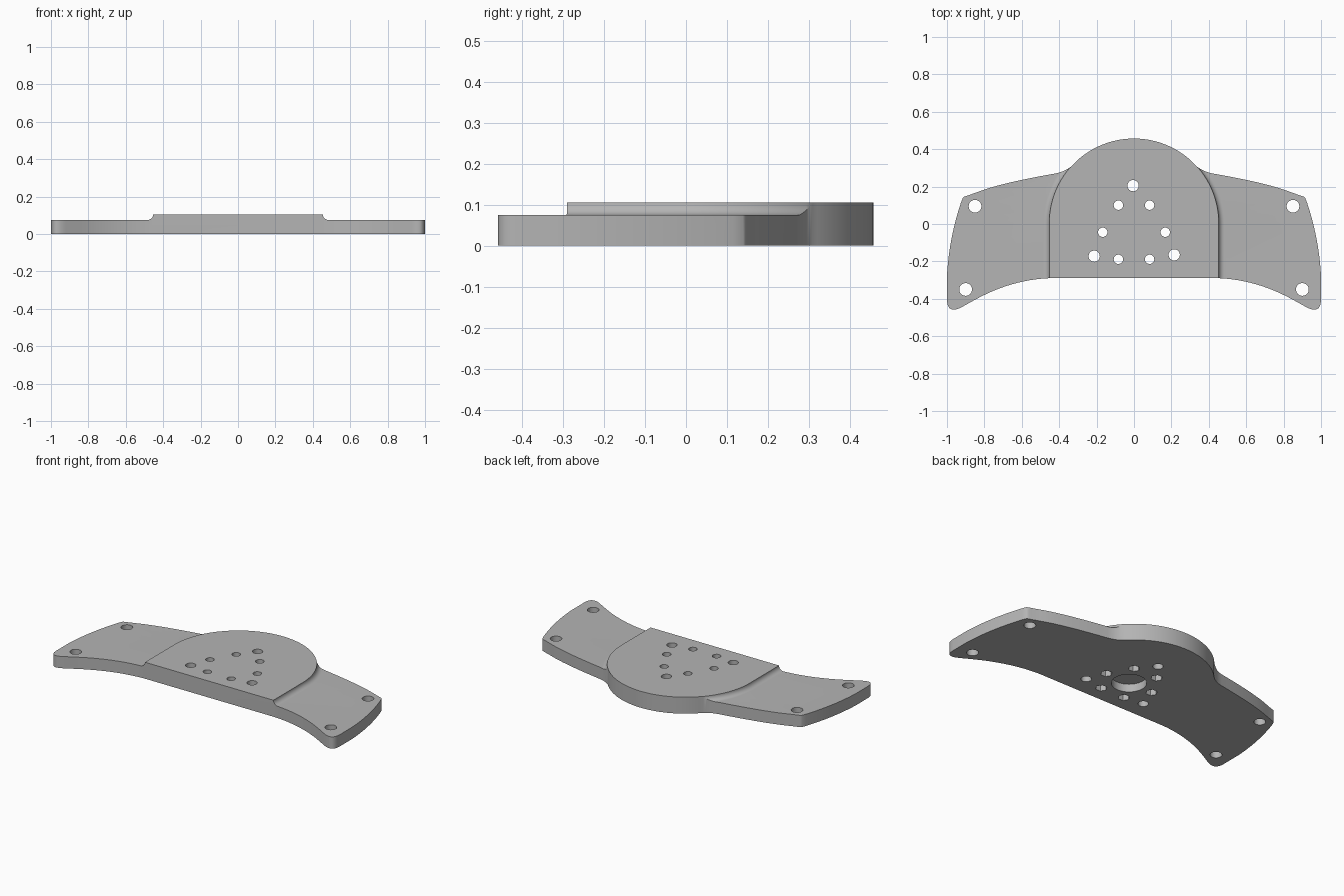
import bpy, bmesh, math
from mathutils import Vector

if "Cube" in bpy.data.objects:
    bpy.data.objects.remove(bpy.data.objects["Cube"])

BASE_TOP, PAD_TOP = 0.075, 0.105
PAD_R, PAD_Y = 0.452, 0.005
FILLET = 0.03

grey = bpy.data.materials.new("plain grey")
grey.use_nodes = True
colour = (0.46, 0.46, 0.46, 1)
grey.diffuse_color = colour
grey.node_tree.nodes["Principled BSDF"].inputs["Base Color"].default_value = colour


def loft(name, rings):
    """Solid through a stack of closed rings with equal point counts."""
    bm = bmesh.new()
    loops = [[bm.verts.new(p) for p in ring] for ring in rings]
    n = len(loops[0])
    for a, b in zip(loops, loops[1:]):
        for i in range(n):
            j = (i + 1) % n
            bm.faces.new((a[i], a[j], b[j], b[i]))
    bm.faces.new(loops[0][::-1])
    bm.faces.new(loops[-1])
    bmesh.ops.recalc_face_normals(bm, faces=bm.faces)
    mesh = bpy.data.meshes.new(name)
    bm.to_mesh(mesh)
    bm.free()
    mesh.materials.append(grey)
    obj = bpy.data.objects.new(name, mesh)
    bpy.context.collection.objects.link(obj)
    return obj


def prism(name, points, z0, z1):
    return loft(name, [[(x, y, z) for x, y in points] for z in (z0, z1)])


def disc(x, y, r, sides=32):
    return [(x + r * math.cos(math.tau * i / sides),
             y + r * math.sin(math.tau * i / sides)) for i in range(sides)]


def bend(a, c, b, steps=12):
    """Quadratic curve from a to b, pulled towards c."""
    a, b, c = Vector(a), Vector(b), Vector(c)
    return [tuple(a * (1 - t) ** 2 + c * 2 * t * (1 - t) + b * t * t)
            for t in (i / steps for i in range(steps + 1))]


def combine(target, tool, operation):
    tool.hide_render = True
    mod = target.modifiers.new(operation, 'BOOLEAN')
    mod.operation, mod.object, mod.solver = operation, tool, 'EXACT'
    bpy.context.view_layer.objects.active = target
    bpy.ops.object.modifier_apply(modifier=mod.name)
    bpy.data.objects.remove(tool)


# Plan outline: left half, then mirrored
half = bend((0.46, -0.29), (0.66, -0.30), (0.85, -0.405))
half += bend((0.915, -0.441), (1.0, -0.49), (1.0, -0.40))
half += bend((1.0, -0.28), (0.99, -0.08), (0.925, 0.115))
half += bend((0.915, 0.14), (0.91, 0.147), (0.89, 0.152), 4)
half += bend((0.86, 0.161), (0.74, 0.215), (0.42, 0.27))[1:]
start = math.acos(0.335 / PAD_R)
half += bend(half.pop(), (0.37, 0.28), (0.335, PAD_Y + PAD_R * math.sin(start)), 8)
for i in range(1, 24):
    a = start + (math.pi / 2 - start) * i / 24
    half.append((PAD_R * math.cos(a), PAD_Y + PAD_R * math.sin(a)))
outline = half + [(0, PAD_Y + PAD_R)] + [(-x, y) for x, y in reversed(half)]
plate = prism("mounting_plate", outline, 0, 0.15)


# Envelope: low wings, concave fillet, raised round-backed pad
def pad_ring(offset, z):
    r = PAD_R + offset
    ring = [(r, -0.6 - offset, z)]
    ring += [(r * math.cos(math.pi * i / 64), PAD_Y + r * math.sin(math.pi * i / 64), z)
             for i in range(65)]
    return ring + [(-r, -0.6 - offset, z)]


rings = [pad_ring(1.5, -0.1), pad_ring(1.5, BASE_TOP)]
for i in range(9):
    a = math.pi / 2 * i / 8
    rings.append(pad_ring(FILLET * (1 - math.sin(a)) + 0.001,
                          PAD_TOP - (PAD_TOP - BASE_TOP) * math.cos(a)))
combine(plate, loft("envelope", rings), 'INTERSECT')

# Through holes: wing corners, three pad screws, ring of six small holes
holes = [(s * x, y, 0.034) for s in (1, -1) for x, y in ((0.85, 0.095), (0.9, -0.35))]
holes += [(-0.005, 0.205, 0.03), (-0.213, -0.172, 0.03), (0.215, -0.165, 0.03)]
small = [(0.167 * math.cos(math.pi / 3 * i), -0.044 + 0.167 * math.sin(math.pi / 3 * i))
         for i in range(6)]
holes += [(x, y, 0.025) for x, y in small]
for x, y, r in holes:
    combine(plate, prism("hole", disc(x, y, r), -0.1, 0.3), 'DIFFERENCE')

# Underside: hexagonal nut recesses and a round blind pocket
for x, y in small:
    combine(plate, prism("nut_recess", disc(x, y, 0.034, 6), -0.1, 0.05), 'DIFFERENCE')
combine(plate, prism("pocket", disc(0, -0.044, 0.1, 64), -0.1, 0.05), 'DIFFERENCE')

# Smooth curved walls, crisp edges
bpy.ops.object.select_all(action='DESELECT')
plate.select_set(True)
bpy.context.view_layer.objects.active = plate
bpy.ops.object.shade_smooth_by_angle(angle=math.radians(25))
